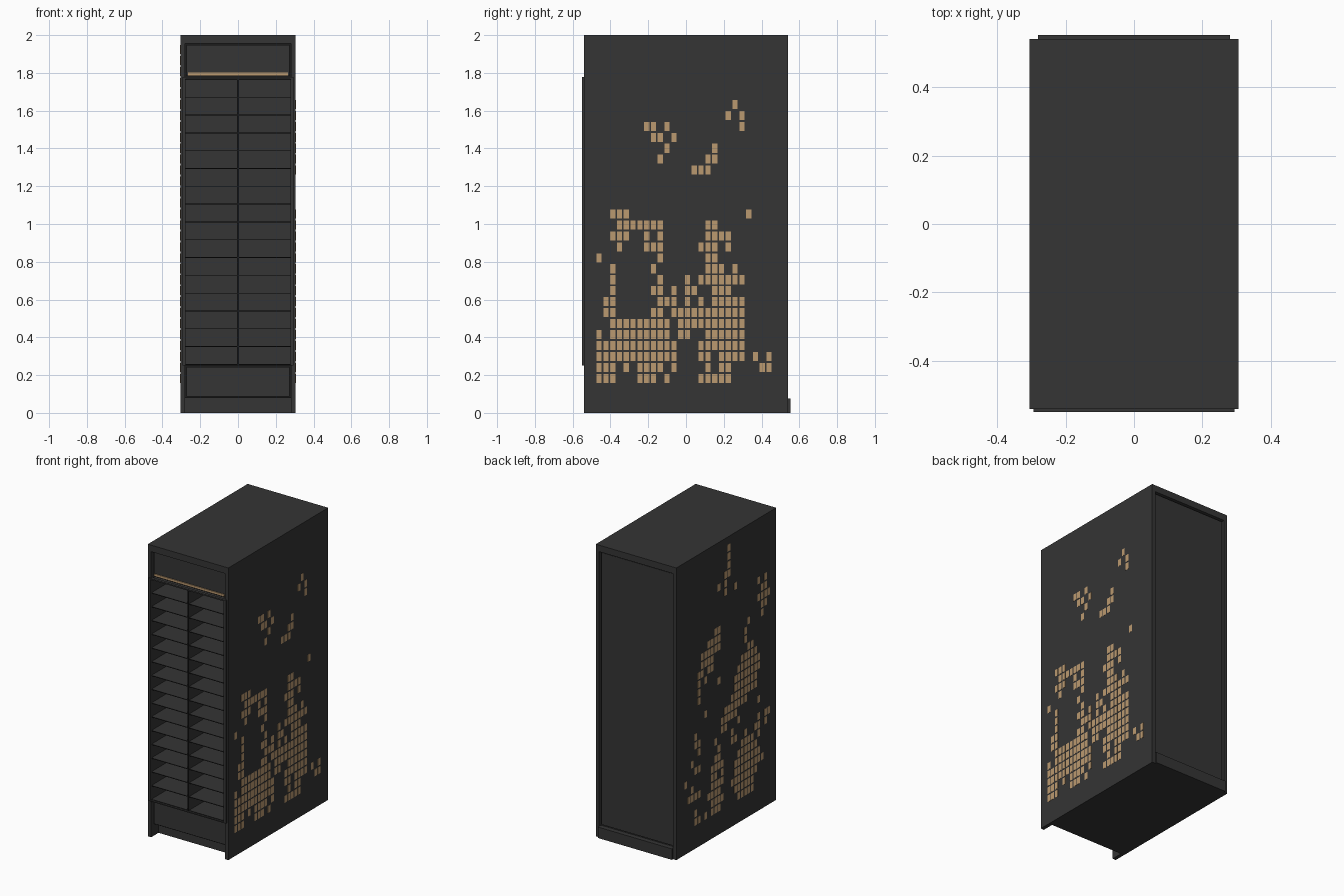
import bpy, bmesh
from mathutils import Matrix, Vector

cube = bpy.data.objects.get("Cube")
if cube:
    bpy.data.objects.remove(cube, do_unlink=True)


def material(name, rgb):
    m = bpy.data.materials.new(name)
    m.use_nodes = True
    m.diffuse_color = (*rgb, 1)
    m.node_tree.nodes["Principled BSDF"].inputs["Base Color"].default_value = (*rgb, 1)
    return m


CHARCOAL = material("charcoal", (0.035, 0.035, 0.035))
BLACK = material("seam_black", (0.012, 0.012, 0.012))
TAN = material("tan", (0.5, 0.32, 0.16))


def boxes(name, mat, spans):
    """One object made of boxes, each given as (x0, x1, y0, y1, z0, z1)."""
    bm = bmesh.new()
    for x0, x1, y0, y1, z0, z1 in spans:
        centre = Vector((x0 + x1, y0 + y1, z0 + z1)) / 2
        size = Matrix.Diagonal((x1 - x0, y1 - y0, z1 - z0, 1))
        bmesh.ops.create_cube(bm, size=1, matrix=Matrix.Translation(centre) @ size)
    mesh = bpy.data.meshes.new(name)
    bm.to_mesh(mesh)
    bm.free()
    mesh.materials.append(mat)
    bpy.context.collection.objects.link(bpy.data.objects.new(name, mesh))


W, D, H = 0.305, 0.54, 2.0     # half width, half depth, height
IN = 0.28                      # inner face of the side panels

# Outer shell
boxes("left_side_panel", CHARCOAL, [(IN, W, -D, D, 0, H)])
boxes("right_side_panel", CHARCOAL, [(-W, -IN, -D, D, 0, H)])
boxes("top_panel", CHARCOAL, [(-IN, IN, -D, D, 1.955, H)])
boxes("floor_and_plinth", CHARCOAL, [(-IN, IN, -0.46, D - 0.02, 0, 0.08)])

# Back door, set in with a dark seam, and the rear skirt
boxes("back_seam", BLACK, [(-IN, IN, D - 0.04, D - 0.025, 0.08, 1.955)])
boxes("back_door", CHARCOAL, [(-IN + 0.008, IN - 0.008, D - 0.035, D - 0.012, 0.085, 1.947)])
boxes("rear_skirt", CHARCOAL, [(-IN, IN, D - 0.02, 0.553, 0, 0.075)])

# Front header and kick panels in dark seams, with the light strip
for name, z0, z1 in (("header", 1.775, 1.955), ("kick", 0.08, 0.25)):
    boxes(name + "_seam", BLACK, [(-IN, IN, -D + 0.03, -0.3, z0, z1)])
    boxes(name + "_panel", CHARCOAL,
          [(-IN + 0.008, IN - 0.008, -D + 0.018, -0.4, z0 + 0.008, z1 - 0.008)])
boxes("light_strip", TAN, [(-0.265, 0.265, -D + 0.012, -D + 0.02, 1.787, 1.802)])

# Open bays: bay back, shelves, divider and a raised frame
ROWS, Z0, Z1, FRONT, BACK = 16, 0.257, 1.765, -0.535, -0.2
levels = [Z0 + i * (Z1 - Z0) / ROWS for i in range(ROWS + 1)]
boxes("bay_back", CHARCOAL, [(-IN, IN, BACK, BACK + 0.02, 0.08, 1.955)])
boxes("shelves", CHARCOAL, [(-IN, IN, FRONT, BACK, z - 0.002, z + 0.002) for z in levels])
boxes("shelf_edges", BLACK, [(-IN, IN, FRONT - 0.002, FRONT, z - 0.002, z + 0.002) for z in levels])
boxes("bay_divider", CHARCOAL, [(-0.005, 0.005, FRONT - 0.004, BACK, Z0, Z1)])
boxes("bay_divider_edge", BLACK, [(-0.005, 0.005, FRONT - 0.006, FRONT - 0.004, Z0, Z1)])
boxes("bay_frame", CHARCOAL, [
    (-0.293, -0.277, -0.55, -0.53, 0.25, 1.777), (0.277, 0.293, -0.55, -0.53, 0.25, 1.777),
    (-0.277, 0.277, -0.55, -0.53, 0.25, 0.256), (-0.277, 0.277, -0.55, -0.53, 1.768, 1.777)])

# Mosaic tiles: rows from the top down, columns from left to right
LEFT_TILES = [
    "....................#.....",
    "...................#.#....",
    ".......##.#..........#....",
    "........##.#..............",
    "..........#......#........",
    ".........#......##........",
    "..............###.........",
    "",
    "",
    "",
    "..###.................#...",
    "...#######......##........",
    "..###..#.#......####......",
    "...#...###.....###.#......",
    "#........#......##........",
    "..#.....#.......###.#.....",
    "..#......#...#.#######....",
    "..#.....##.#.##..###......",
    ".##......###.#.#.#####....",
    ".##.....##.###########....",
    "..#########.##########....",
    "#.#########.##..######....",
    "############...#######....",
    "############...##.####.#.#",
    "###.#.####.#....#.##....##",
    "###...###.#....#####......",
]
RIGHT_TILES = [
    ".............#............",
    ".............#............",
    ".............#............",
    "............##............",
    "..........#.#.............",
    "............#..#..........",
    "......................#.#.",
    ".......................##.",
    "......................####",
    ".........##............##.",
    ".......####........#...#..",
    ".....######.......#.......",
    ".....####.........#.......",
    "....##.##..........##.....",
    "....#.#..........#####....",
    "....#.....#.....#######...",
    "....#..........########...",
    "...............#######....",
    "......#.......########....",
    "............#######.......",
    "...#.......#####......#...",
    "...##......##...#.........",
    "....#....#....#.......#.##",
    "..#.......#...##..#..##.#.",
    "...##....##......####.#...",
    "#.......####....######....",
    "..#.....##.#...########...",
    ".####...####...#########..",
    ".......####...########....",
    "...#....####...######.....",
    "...##.#.###.....#####.....",
]


def tiles(name, rows, x, first_y, step):
    spans = []
    for r, row in enumerate(reversed(rows)):
        z = 0.183 + 0.058 * r
        for c, cell in enumerate(row):
            if cell == "#":
                y = first_y + step * c
                spans.append((x - 0.001, x + 0.001, y - 0.0138, y + 0.0138, z - 0.024, z + 0.024))
    boxes(name, TAN, spans)


tiles("left_mosaic", LEFT_TILES, W, -0.46, 0.036)
tiles("right_mosaic", RIGHT_TILES, -W, 0.44, -0.036)
